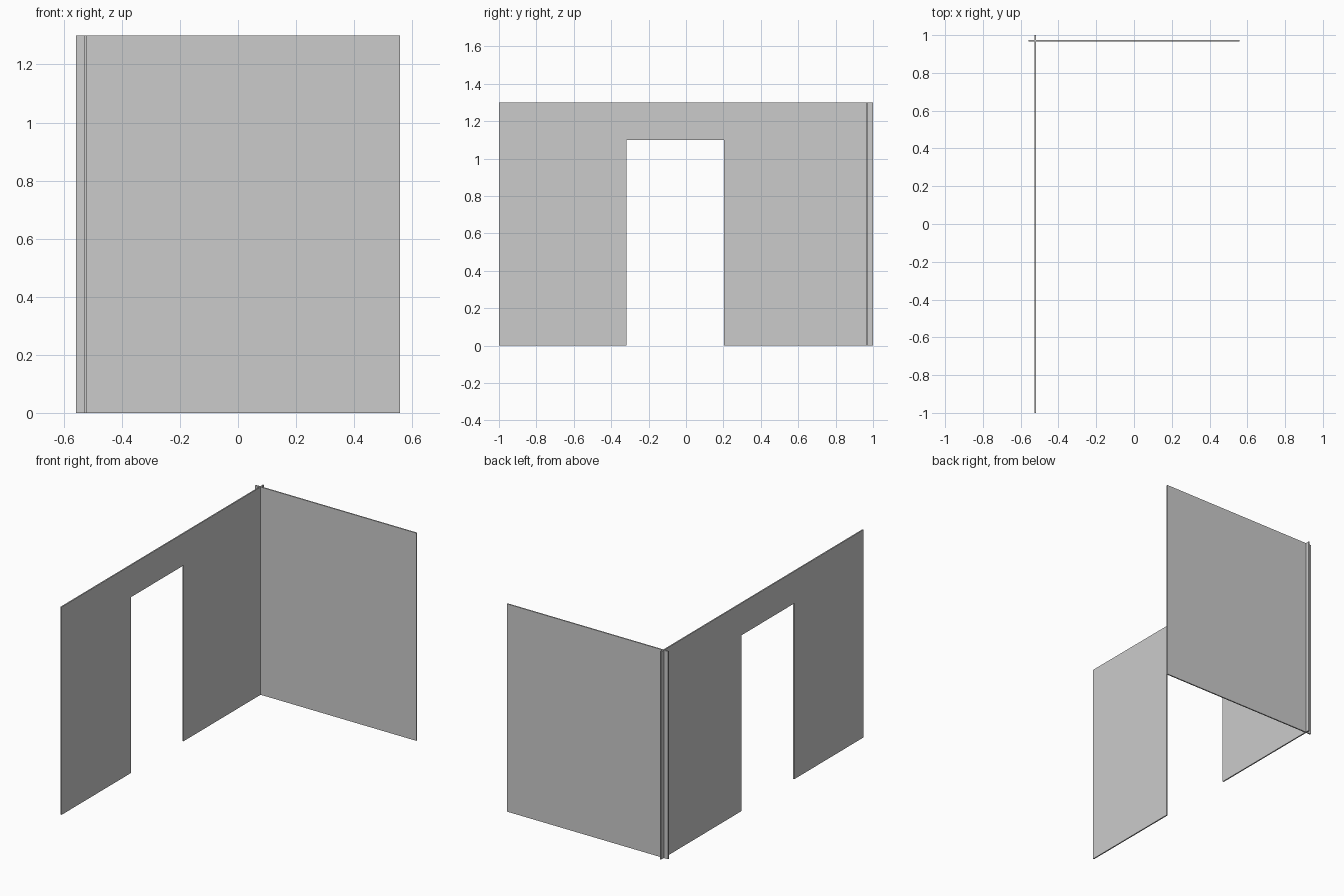
import bpy, bmesh

if "Cube" in bpy.data.objects:
    bpy.data.objects.remove(bpy.data.objects["Cube"])

# One flat grey for both panels
grey = bpy.data.materials.new("wall grey")
grey.diffuse_color = (0.6, 0.6, 0.6, 1)
grey.use_nodes = True
grey.node_tree.nodes["Principled BSDF"].inputs["Base Color"].default_value = grey.diffuse_color

H, T = 1.3, 0.008  # wall height and thickness


def panel(name, outline, extrude):
    """Solid made by extruding a flat outline along a vector."""
    bm = bmesh.new()
    face = bm.faces.new([bm.verts.new(p) for p in outline])
    res = bmesh.ops.extrude_face_region(bm, geom=[face], use_keep_orig=True)
    new = [v for v in res["geom"] if isinstance(v, bmesh.types.BMVert)]
    bmesh.ops.translate(bm, verts=new, vec=extrude)
    bmesh.ops.recalc_face_normals(bm, faces=bm.faces)
    mesh = bpy.data.meshes.new(name)
    bm.to_mesh(mesh)
    bm.free()
    mesh.materials.append(grey)
    obj = bpy.data.objects.new(name, mesh)
    bpy.context.collection.objects.link(obj)
    return obj


# Long wall with a doorway open at the floor
profile = [(-1, 0), (-0.317, 0), (-0.317, 1.1), (0.203, 1.1),
           (0.203, 0), (1, 0), (1, H), (-1, H)]
panel("doorway_wall", [(-0.528, y, z) for y, z in profile], (T, 0, 0))

# Plain back wall crossing the end of the long wall
profile = [(-0.558, 0), (0.558, 0), (0.558, H), (-0.558, H)]
panel("back_wall", [(x, 0.966, z) for x, z in profile], (0, T, 0))
